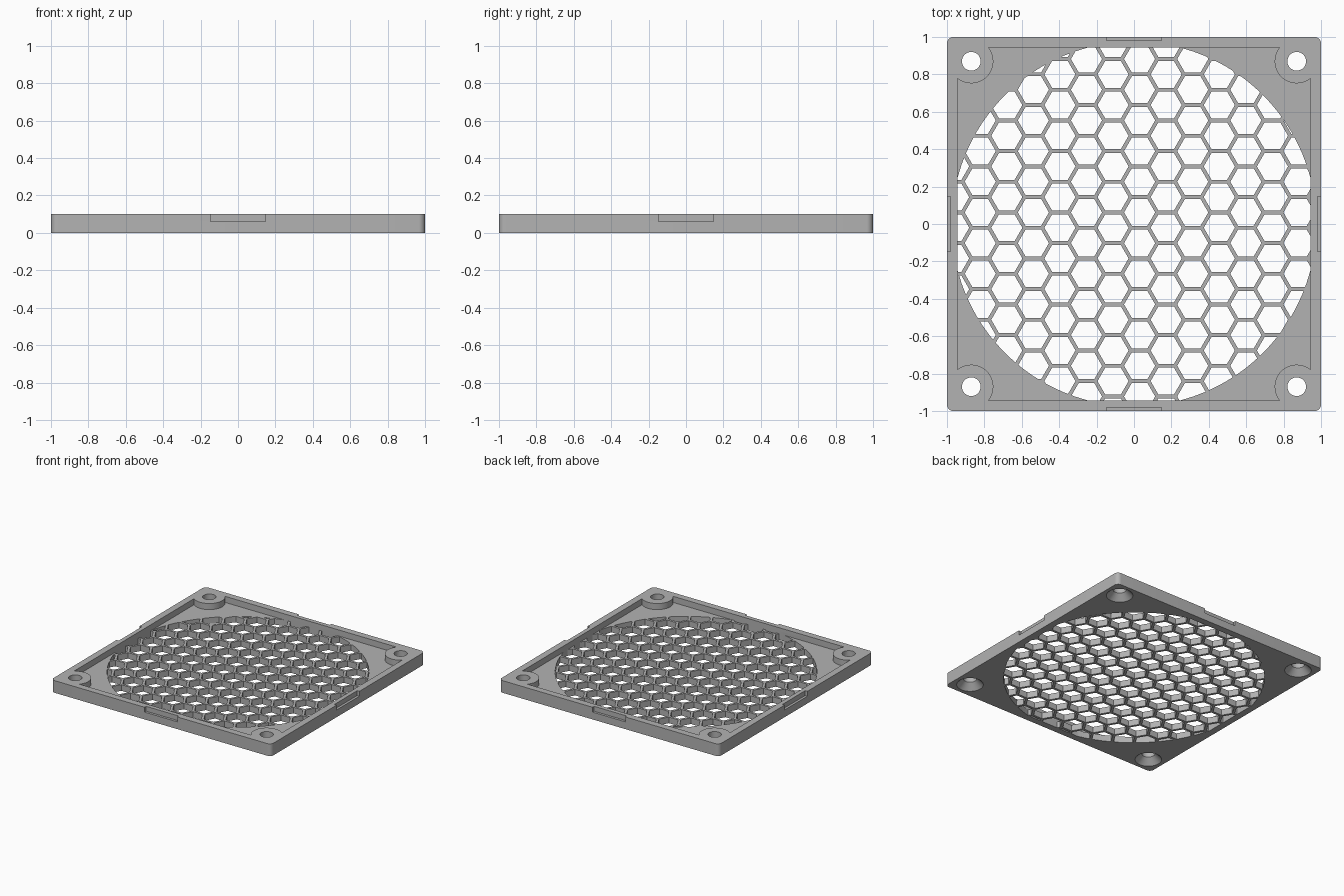
import bpy, bmesh, math
from mathutils import Vector

if "Cube" in bpy.data.objects:
    bpy.data.objects.remove(bpy.data.objects["Cube"])

HEIGHT, FLOOR = 0.1, 0.05
INNER, OPENING = 0.945, 0.975
HOLE_AT = 0.87
PITCH, WALL = 0.164, 0.02
CORNERS = [(sx * HOLE_AT, sy * HOLE_AT) for sx in (-1, 1) for sy in (-1, 1)]

grey = bpy.data.materials.new("light_grey")
grey.use_nodes = True
colour = (0.45, 0.45, 0.45, 1)
grey.diffuse_color = colour
grey.node_tree.nodes["Principled BSDF"].inputs["Base Color"].default_value = colour


def ring(cx, cy, radius, sides):
    return [Vector((cx + radius * math.cos(math.tau * i / sides),
                    cy + radius * math.sin(math.tau * i / sides))) for i in range(sides)]


def rectangle(x, y, cx=0, cy=0):
    return [Vector((cx + sx * x, cy + sy * y)) for sx, sy in ((-1, -1), (1, -1), (1, 1), (-1, 1))]


def loft(bm, layers):
    """Closed solid through matching outlines, given as (outline, z)."""
    rows = [[bm.verts.new((p.x, p.y, z)) for p in outline] for outline, z in layers]
    bm.faces.new(rows[0][::-1])
    bm.faces.new(rows[-1])
    for low, high in zip(rows, rows[1:]):
        for i in range(len(low)):
            j = (i + 1) % len(low)
            bm.faces.new((low[i], low[j], high[j], high[i]))


def solid(name, parts):
    bm = bmesh.new()
    for layers in parts:
        loft(bm, layers)
    mesh = bpy.data.meshes.new(name)
    bm.to_mesh(mesh)
    bm.free()
    obj = bpy.data.objects.new(name, mesh)
    bpy.context.collection.objects.link(obj)
    mesh.materials.append(grey)
    return obj


def subtract(target, cutter):
    mod = target.modifiers.new("cut", "BOOLEAN")
    mod.operation, mod.solver, mod.object = "DIFFERENCE", "EXACT", cutter
    bpy.context.view_layer.objects.active = target
    bpy.ops.object.modifier_apply(modifier=mod.name)
    bpy.data.objects.remove(cutter)


def clip(poly, boundary):
    """Clip a convex outline by a counter-clockwise convex boundary."""
    for a, b in zip(boundary, boundary[1:] + boundary[:1]):
        edge, result = b - a, []
        for p, q in zip(poly, poly[1:] + poly[:1]):
            dp, dq = edge.cross(p - a), edge.cross(q - a)
            if dp >= 0:
                result.append(p)
            if dp * dq < 0:
                result.append(p.lerp(q, dp / (dp - dq)))
        poly = result
        if len(poly) < 3:
            return []
    return poly


def area(poly):
    return sum(p.cross(q) for p, q in zip(poly, poly[1:] + poly[:1])) / 2


# Square frame with rounded corners
outline = []
for k, (sx, sy) in enumerate(((1, 1), (-1, 1), (-1, -1), (1, -1))):
    for i in range(9):
        angle = (k + i / 8) * math.pi / 2
        outline.append(Vector((sx * 0.965 + 0.035 * math.cos(angle),
                               sy * 0.965 + 0.035 * math.sin(angle))))
frame = solid("fan_grille", [[(outline, 0), (outline, HEIGHT)]])

# Sunken floor, leaving the rim and round corner bosses
pocket = solid("pocket", [[(rectangle(INNER, INNER), FLOOR), (rectangle(INNER, INNER), 0.2)]])
bosses = solid("bosses", [[(ring(x, y, 0.118, 48), -0.1), (ring(x, y, 0.118, 48), 0.3)]
                          for x, y in CORNERS])
subtract(pocket, bosses)
subtract(frame, pocket)

# Countersunk screw holes
subtract(frame, solid("screw_holes", [
    [(ring(x, y, 0.11, 32), -0.01), (ring(x, y, 0.1, 32), 0),
     (ring(x, y, 0.05, 32), 0.05), (ring(x, y, 0.05, 32), 0.2)] for x, y in CORNERS]))

# Shallow notch in the middle of each side
notches = []
for s in (-1, 1):
    for shape in (rectangle(0.148, 0.05, 0, s * 1.03), rectangle(0.05, 0.148, s * 1.03, 0)):
        notches.append([(shape, 0.06), (shape, 0.2)])
subtract(frame, solid("notches", notches))

# Honeycomb openings trimmed to the round window
window = clip(ring(0, 0, OPENING, 96), rectangle(INNER, INNER))
step = PITCH * math.sqrt(3) / 2
cells = []
for col in range(-8, 9):
    for row in range(-7, 8):
        cx = 0.03 + col * step
        cy = -0.02 + (row + 0.5 + 0.5 * (col % 2)) * PITCH
        cell = clip(ring(cx, cy, (PITCH - WALL) / math.sqrt(3), 6), window)
        if cell and area(cell) > 0.0002:
            cells.append([(cell, -0.05), (cell, FLOOR + 0.02)])
subtract(frame, solid("honeycomb", cells))

bpy.ops.object.select_all(action="DESELECT")
frame.select_set(True)
bpy.context.view_layer.objects.active = frame
bpy.ops.object.shade_smooth_by_angle(angle=math.radians(25))
